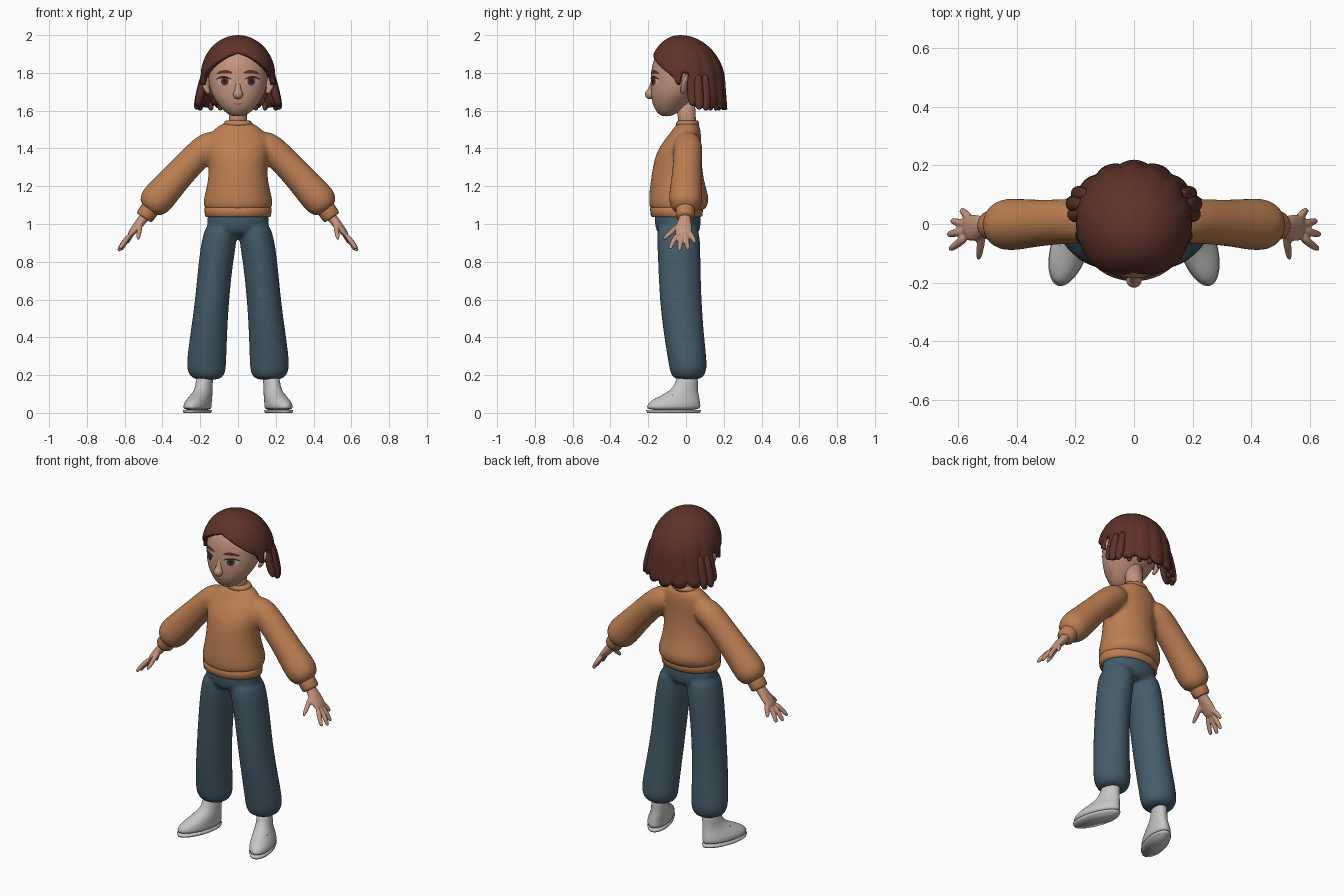
import bpy, bmesh, math
from mathutils import Vector, Quaternion
from mathutils.bvhtree import BVHTree

cube = bpy.data.objects.get("Cube")
if cube:
    bpy.data.objects.remove(cube, do_unlink=True)


def material(name, r, g, b):
    m = bpy.data.materials.new(name)
    m.use_nodes = True
    m.diffuse_color = (r, g, b, 1)
    node = next(n for n in m.node_tree.nodes if n.type == 'BSDF_PRINCIPLED')
    node.inputs["Base Color"].default_value = (r, g, b, 1)
    node.inputs["Roughness"].default_value = 0.8
    return m


SKIN = material("skin", .56, .30, .21)
HAIR = material("dark brown hair", .115, .032, .022)
WOOL = material("tan knit", .50, .21, .085)
DENIM = material("slate denim", .058, .105, .145)
SHOE = material("light grey canvas", .56, .56, .55)
WHITE = material("eye white", .55, .45, .41)
IRIS = material("brown iris", .10, .03, .02)
LASH = material("dark lash", .03, .012, .01)
LIP = material("dusky lip", .36, .15, .11)


def loft(bm, rings, segs=20):
    """Closed skin through rings of (centre, rx, ry, rotation)."""
    loops = []
    for c, rx, ry, q in rings:
        loop = []
        for i in range(segs):
            a = math.tau * i / segs
            loop.append(bm.verts.new(Vector(c) + q @ Vector((rx * math.cos(a), ry * math.sin(a), 0))))
        loops.append(loop)
    for lo, hi in zip(loops, loops[1:]):
        for i in range(segs):
            j = (i + 1) % segs
            bm.faces.new((lo[i], lo[j], hi[j], hi[i]))
    bm.faces.new(loops[0][::-1])
    bm.faces.new(loops[-1])


def stack(bm, rows, side=1, yaw=0, segs=24):
    """Loft of horizontal ellipses given as (x, y, z, rx, ry)."""
    q = Quaternion((0, 0, 1), yaw * side)
    loft(bm, [((x * side, y, z), rx, ry, q) for x, y, z, rx, ry in rows], segs)


def tube(bm, pts, side=1, segs=14):
    """Loft along a path of (x, y, z, r) or (x, y, z, wide, thin)."""
    cs = [Vector((p[0] * side, p[1], p[2])) for p in pts]
    rings = []
    for i, p in enumerate(pts):
        t = cs[min(i + 1, len(cs) - 1)] - cs[max(i - 1, 0)]
        rings.append((cs[i], p[3], p[-1], t.to_track_quat('Z', 'Y')))
    loft(bm, rings, segs)


def finish(name, bm, mat, subsurf=0, voxel=0, smooth=4):
    bmesh.ops.recalc_face_normals(bm, faces=bm.faces[:])
    me = bpy.data.meshes.new(name)
    bm.to_mesh(me)
    bm.free()
    me.materials.append(mat)
    for p in me.polygons:
        p.use_smooth = True
    ob = bpy.data.objects.new(name, me)
    bpy.context.collection.objects.link(ob)
    if subsurf:
        m = ob.modifiers.new("round", 'SUBSURF')
        m.levels = m.render_levels = subsurf
    if voxel:
        m = ob.modifiers.new("merge", 'REMESH')
        m.mode, m.voxel_size, m.use_smooth_shade = 'VOXEL', voxel, True
        m = ob.modifiers.new("soften", 'SMOOTH')
        m.factor, m.iterations = .5, smooth
    return ob


# Sweater: torso and sleeves merged into one soft body
bm = bmesh.new()
stack(bm, [(0, -.05, 1.06, .168, .13), (0, -.04, 1.09, .185, .157), (0, -.036, 1.14, .184, .162),
           (0, -.045, 1.2, .164, .147), (0, -.046, 1.3, .153, .132), (0, -.04, 1.38, .165, .12),
           (0, -.015, 1.45, .165, .097), (0, .005, 1.5, .13, .074), (0, .01, 1.545, .075, .055)])
for s in (1, -1):
    tube(bm, [(.09, .01, 1.44, .06), (.15, .01, 1.42, .078), (.21, .01, 1.37, .077), (.3, .005, 1.275, .078),
              (.38, 0, 1.185, .086), (.425, -.002, 1.135, .091), (.457, -.003, 1.098, .083),
              (.48, -.003, 1.07, .048)], s, 24)
finish("sweater", bm, WOOL, 1, .012, 5)

# Ribbed hem, collar and cuffs
bm = bmesh.new()
stack(bm, [(0, -.05, 1.036, .166, .127), (0, -.05, 1.042, .175, .136), (0, -.05, 1.082, .178, .141),
           (0, -.05, 1.092, .17, .132)], segs=40)
finish("sweater_hem", bm, WOOL)
bm = bmesh.new()
stack(bm, [(0, .008, 1.52, .074, .06), (0, .008, 1.532, .077, .062), (0, .01, 1.545, .068, .056),
           (0, .01, 1.548, .058, .05)], segs=32)
finish("sweater_collar", bm, WOOL)
bm = bmesh.new()
for s in (1, -1):
    tube(bm, [(.455, -.004, 1.095, .047), (.466, -.004, 1.079, .05), (.492, -.005, 1.042, .049),
              (.498, -.005, 1.033, .043)], s, 24)
finish("sweater_cuffs", bm, WOOL)

# Trousers: hips and two gathered legs
bm = bmesh.new()
stack(bm, [(0, -.045, 1.08, .155, .118), (0, -.045, 1.04, .165, .124), (0, -.043, .98, .168, .122),
           (0, -.04, .93, .13, .105)])
for s in (1, -1):
    stack(bm, [(.085, -.045, 1.02, .08, .11), (.098, -.04, .92, .095, .116), (.118, -.035, .8, .092, .113),
               (.137, -.03, .6, .09, .112), (.157, -.01, .4, .099, .107), (.167, .009, .27, .106, .103),
               (.167, .012, .215, .103, .098), (.162, .008, .17, .075, .073)], s)
finish("trousers", bm, DENIM, 1, .012, 4)

# Shoes with toes turned outward, soles and lace bars
bm = bmesh.new()
for s in (1, -1):
    stack(bm, [(.215, -.066, .012, .062, .148), (.215, -.066, .035, .066, .15), (.211, -.06, .06, .062, .14),
               (.195, -.035, .09, .053, .108), (.183, -.008, .12, .045, .073), (.178, .005, .16, .043, .06),
               (.174, .008, .21, .043, .057)], s, .3)
finish("shoes", bm, SHOE, 1)
bm = bmesh.new()
for s in (1, -1):
    stack(bm, [(.215, -.066, 0, .061, .146), (.215, -.066, .014, .065, .151)], s, .3, 40)
finish("shoe_soles", bm, SHOE)
bm = bmesh.new()
for s in (1, -1):
    for y, z in ((-.125, .083), (-.097, .1)):
        x = .205 - y * .15
        tube(bm, [(x - .03, y + .012, z - .006, .005), (x, y, z + .004, .006), (x + .03, y + .028, z - .006, .005)], s, 8)
finish("shoe_laces", bm, SHOE)

# Hands: flat palm and spread fingers
FINGERS = [((.567, -.042, .95), (.608, -.073, .897), (.631, -.089, .862)),
           ((.57, -.022, .945), (.622, -.033, .882), (.634, -.036, .85)),
           ((.57, 0, .945), (.609, .006, .887), (.622, .013, .856)),
           ((.555, .016, .96), (.578, .038, .923), (.59, .051, .893)),
           ((.515, -.025, 1.005), (.524, -.08, .955), (.53, -.126, .913))]
bm = bmesh.new()
for s in (1, -1):
    tube(bm, [(.475, -.005, 1.062, .03), (.5, -.005, 1.03, .031, .027), (.525, -.011, 1.0, .043, .025),
              (.555, -.014, .963, .049, .02), (.578, -.016, .935, .042, .015)], s)
    for path in FINGERS:
        tube(bm, [(*p, r) for p, r in zip(path, (.0165, .0145, .0105))], s, 10)
finish("hands", bm, SKIN, 1, .006, 3)

# Neck and head
bm = bmesh.new()
stack(bm, [(0, .012, 1.48, .052, .05), (0, .005, 1.56, .047, .047), (0, -.01, 1.68, .052, .055)])
finish("neck", bm, SKIN)
bm = bmesh.new()
stack(bm, [(0, -.105, 1.57, .025, .02), (0, -.1, 1.583, .058, .047), (0, -.09, 1.61, .085, .078),
           (0, -.077, 1.65, .119, .105), (0, -.055, 1.7, .146, .132), (0, -.036, 1.75, .157, .151),
           (0, -.03, 1.8, .159, .157), (0, -.03, 1.87, .15, .146), (0, -.03, 1.93, .11, .105),
           (0, -.03, 1.96, .05, .05)])
head = finish("head", bm, SKIN, 2)

# Nose and ears
bm = bmesh.new()
tube(bm, [(0, -.172, 1.765, .01), (0, -.18, 1.73, .015), (0, -.188, 1.7, .02), (0, -.186, 1.675, .018)])
ball = bmesh.ops.create_uvsphere(bm, u_segments=20, v_segments=12, radius=.027)
bmesh.ops.translate(bm, vec=(0, -.191, 1.687), verts=ball['verts'])
finish("nose", bm, SKIN, 0, .005, 5)
bm = bmesh.new()
for s in (1, -1):
    tube(bm, [(.152, -.018, 1.69, .01), (.163, -.014, 1.705, .018, .013), (.172, -.006, 1.74, .028, .015),
              (.177, .002, 1.772, .027, .014), (.174, .004, 1.793, .012, .008)], s)
finish("ears", bm, SKIN, 1)

# Face details: thin plates laid over the head surface
bpy.context.view_layer.update()
face = BVHTree.FromObject(head, bpy.context.evaluated_depsgraph_get())


def plate(name, mat, x, z, rx, rz, bend, lift, tilt=0, sides=(1, -1)):
    bm = bmesh.new()
    for s in sides:
        prev = None
        for k in (1, .66, .33, .02):
            loop = []
            for i in range(24):
                a = math.tau * i / 24
                u = k * math.cos(a)
                px, pz = x + rx * u, z + rz * k * math.sin(a) - bend * u * u + tilt * u
                hit = face.ray_cast(Vector((px * s, -1, pz)), Vector((0, 1, 0)))[0]
                loop.append(bm.verts.new((px * s, (hit.y if hit else -.15) - lift, pz)))
            if prev:
                for i in range(24):
                    j = (i + 1) % 24
                    bm.faces.new((prev[i], prev[j], loop[j], loop[i])[::s])
            prev = loop
        bm.faces.new(prev[::s])
    finish(name, bm, mat)


plate("eye_whites", WHITE, .073, 1.755, .036, .021, .002, .002)
plate("irises", IRIS, .07, 1.756, .021, .023, 0, .004)
plate("pupils", LASH, .07, 1.756, .010, .012, 0, .006)
plate("upper_lashes", LASH, .075, 1.778, .041, .005, .012, .007)
plate("eyebrows", HAIR, .071, 1.806, .042, .009, .008, .005, -.002)
plate("mouth", LIP, 0, 1.635, .026, .004, -.004, .003, 0, (1,))

# Hair: shell whose lower rim follows the hairline around the head
RIM = [(0, 1.91), (17, 1.893), (37, 1.855), (60, 1.8), (70, 1.77), (74, 1.74), (79, 1.74),
       (83, 1.8), (96, 1.8), (102, 1.625), (181, 1.605)]


def rim_height(deg):
    for (a, za), (b, zb) in zip(RIM, RIM[1:]):
        if deg <= b:
            return za + (zb - za) * (deg - a) / (b - a)


bm = bmesh.new()
cols, rows, grid = 144, 16, []
for i in range(cols):
    a = math.tau * i / cols
    deg = math.degrees(min(a, math.tau - a))
    back = deg > 101
    wave = abs(math.sin(a * 7.5))
    end = rim_height(deg) + (.03 * (1 - wave) ** 2 if back else 0)
    drop = (end - 1.78) / .22
    smax = math.acos(drop) if drop > 0 else math.pi / 2 - drop
    col = []
    for j in range(rows + 1):
        t = smax * j / rows
        low = max(0, t - math.pi / 2)
        h = math.cos(t) if low == 0 else -low
        r = math.sin(min(t, math.pi / 2))
        r *= 1 + (.035 * (wave - .6) * min(1, t / 1.6) ** 2 if back else 0)
        if deg < 65:
            r *= 1 + .05 * math.sin(math.radians(deg * 180 / 65)) * min(1, t) ** 2
        sx, cy = math.sin(a), math.cos(a)
        col.append(bm.verts.new((.198 * r * (1 + .2 * low) * sx,
                                 -.028 * max(0, h) - (.185 if cy > 0 else .203) * r * (1 + .08 * low) * cy,
                                 1.78 + .22 * h)))
    grid.append(col)
for i in range(cols):
    n = grid[(i + 1) % cols]
    for j in range(rows):
        bm.faces.new((grid[i][j], grid[i][j + 1], n[j + 1], n[j]))
bmesh.ops.remove_doubles(bm, verts=bm.verts[:], dist=.0005)
hair = finish("hair", bm, HAIR)
m = hair.modifiers.new("thickness", 'SOLIDIFY')
m.thickness, m.offset = .026, -1

# Loose locks behind the ears and along the nape
bm = bmesh.new()
for s in (1, -1):
    for y, x, z in ((.03, .213, 1.625), (.065, .218, 1.605), (.1, .2, 1.6)):
        tube(bm, [(x - .04, y, 1.8, .018), (x - .025, y, 1.73, .026, .022), (x - .012, y + .003, 1.67, .029, .023),
                  (x, y + .006, z + .015, .023, .018), (x + .004, y + .006, z, .008)], s, 12)
    for x, y in ((.035, .175), (.095, .16), (.145, .13)):
        tube(bm, [(x * .9, y - .015, 1.76, .022), (x, y, 1.68, .028), (x, y + .004, 1.63, .024),
                  (x * .98, y - .003, 1.598, .008)], s, 12)
finish("hair_locks", bm, HAIR, 1)
